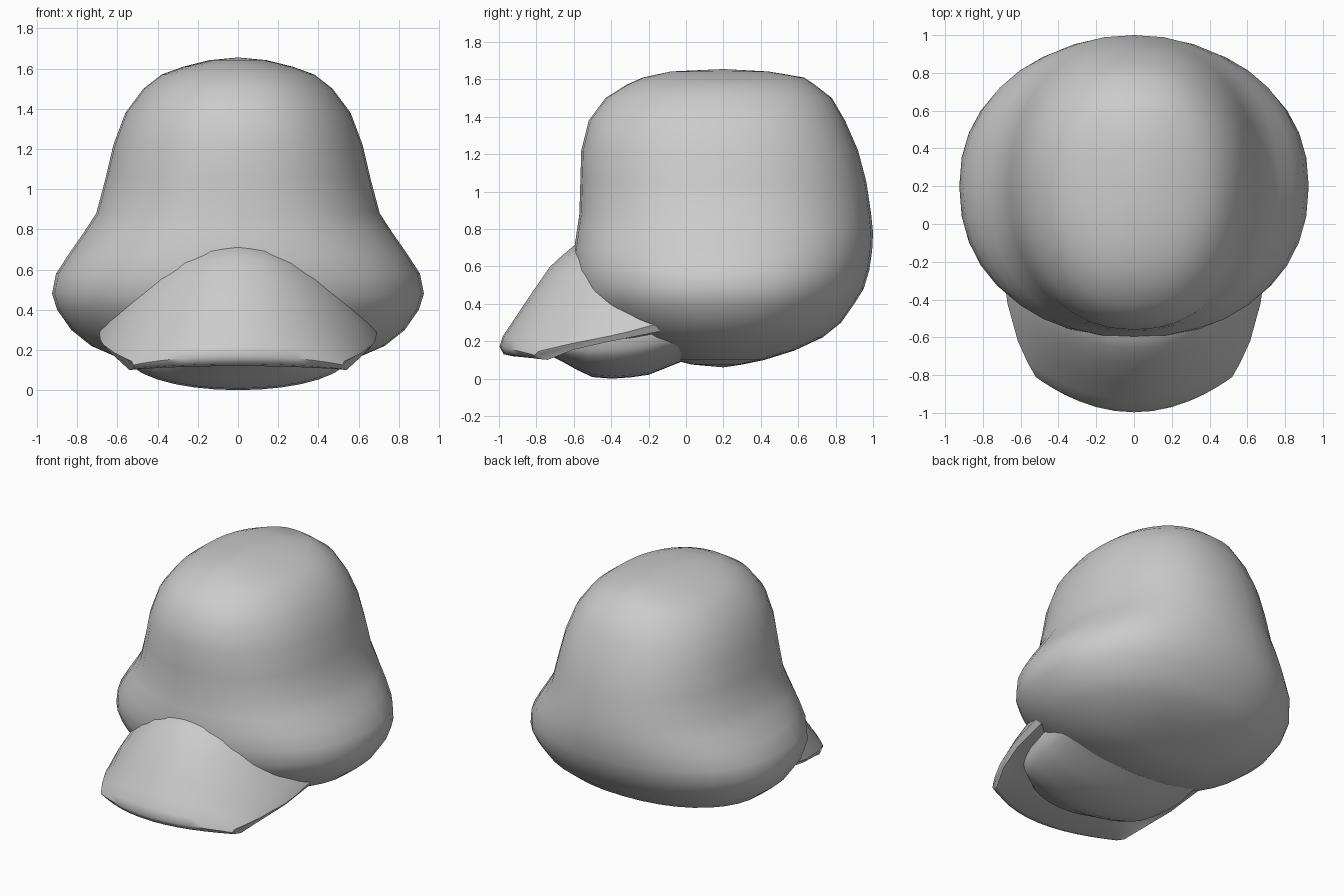
import bpy, bmesh
from math import sin, cos, pi, copysign, radians

if "Cube" in bpy.data.objects:
    bpy.data.objects.remove(bpy.data.objects["Cube"])


def loft(name, rows, ring=False, loop=False, angle=180):
    """Skin rows of points; ring closes each row, loop joins last row to first."""
    bm = bmesh.new()
    grid = [[bm.verts.new(p) for p in r] for r in rows]
    n, m = len(grid), len(grid[0])
    for i in range(n if loop else n - 1):
        a, b = grid[i], grid[(i + 1) % n]
        for j in range(m if ring else m - 1):
            k = (j + 1) % m
            bm.faces.new((a[j], a[k], b[k], b[j]))
    if loop:
        for j in (0, m - 1):
            bm.faces.new([r[j] for r in grid])
    elif not ring:
        for r in (grid[0], grid[-1]):
            bm.faces.new(r)
    bmesh.ops.remove_doubles(bm, verts=bm.verts, dist=0.0005)
    bmesh.ops.recalc_face_normals(bm, faces=bm.faces)
    me = bpy.data.meshes.new(name)
    bm.to_mesh(me)
    bm.free()
    ob = bpy.data.objects.new(name, me)
    bpy.context.collection.objects.link(ob)
    bpy.ops.object.select_all(action='DESELECT')
    ob.select_set(True)
    bpy.context.view_layer.objects.active = ob
    if angle == 180:
        bpy.ops.object.shade_smooth()
    else:
        bpy.ops.object.shade_smooth_by_angle(angle=radians(angle))
    return ob


# head: stacked rounded rings (z, half width, front y, back y)
def head_ring(z, w, front, back, cy=0.2, segs=36, e=2 / 2.2):
    pts = []
    for i in range(segs):
        a = 2 * pi * i / segs
        c, s = cos(a), sin(a)
        r = back - cy if s > 0 else cy - front
        pts.append((w * copysign(abs(c) ** e, c),
                    cy + r * copysign(abs(s) ** e, s), z))
    return pts


HEAD = [(1.655, 0, .2, .2), (1.642, .14, -.08, .44), (1.61, .27, -.23, .63),
        (1.57, .38, -.32, .69), (1.5, .47, -.43, .78), (1.38, .56, -.52, .85),
        (1.22, .62, -.56, .92), (1.05, .66, -.565, .965), (.88, .705, -.57, .99),
        (.78, .77, -.585, 1.0), (.68, .84, -.6, .995), (.58, .905, -.6, .98),
        (.48, .925, -.585, .95), (.4, .9, -.55, .9), (.3, .83, -.46, .83),
        (.22, .73, -.37, .73), (.15, .57, -.22, .58), (.1, .43, -.07, .42),
        (.075, .25, .03, .3), (.06, 0, .2, .2)]
loft("head", [head_ring(*r) for r in HEAD], ring=True)


# bill rows arch across x (centre y, side y, half width, centre z, edge z)
def arch(yc, ys, w, zc, ze, p=1.8, n=16):
    pts = []
    for i in range(n + 1):
        a = (i / n - .5) * pi
        t = abs(sin(a))
        pts.append((w * sin(a), yc + (ys - yc) * t * t,
                    ze + (zc - ze) * max(cos(a), 0) ** p))
    return pts


UPPER = [(-.3, 0, .69, .76, .34), (-.6, -.2, .69, .71, .28),
         (-.66, -.31, .685, .66, .25), (-.73, -.42, .67, .595, .225),
         (-.85, -.62, .615, .42, .185), (-.93, -.73, .565, .30, .16),
         (-.98, -.79, .53, .225, .145), (-.997, -.81, .52, .17, .125),
         (-.975, -.79, .515, .13, .105), (-.93, -.74, .54, .12, .1),
         (-.7, -.6, .6, .16, .155), (-.45, -.4, .65, .2, .2),
         (-.2, -.15, .67, .25, .25), (0, 0, .67, .3, .28)]
loft("upper_bill", [arch(*r) for r in UPPER], loop=True, angle=50)

# lower bill: shallow bowl tucked under the upper bill
LOWER = [(-.73, -.66, .3, .125, .15), (-.66, -.58, .42, .09, .17),
         (-.58, -.52, .5, .045, .18), (-.5, -.45, .54, .008, .2),
         (-.4, -.36, .57, 0, .21), (-.3, -.28, .585, .006, .22),
         (-.2, -.2, .6, .02, .235), (-.1, -.1, .6, .06, .25),
         (.05, .05, .6, .12, .26)]
loft("lower_bill", [arch(*r, p=.85) for r in LOWER], angle=50)
